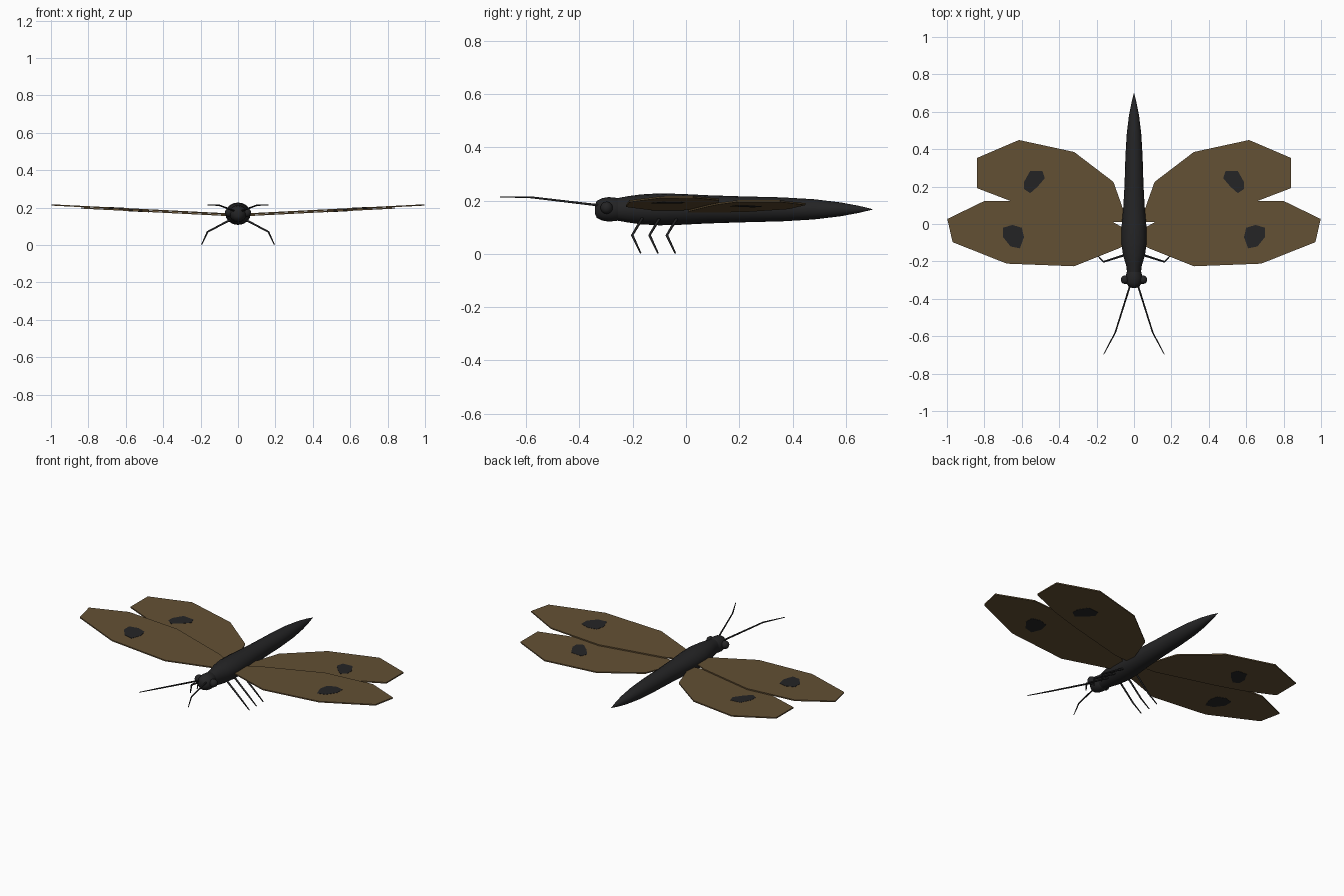
import bpy
import bmesh
import math

cube = bpy.data.objects.get("Cube")
if cube:
    bpy.data.objects.remove(cube, do_unlink=True)


def make_material(name, color):
    mat = bpy.data.materials.new(name)
    mat.use_nodes = True
    mat.diffuse_color = color
    mat.node_tree.nodes["Principled BSDF"].inputs["Base Color"].default_value = color
    return mat


BLACK = make_material("charcoal black", (0.018, 0.018, 0.019, 1))
BROWN = make_material("wing brown", (0.125, 0.08, 0.034, 1))
AXIS_Z = 0.167
SIDES = {"left": 1, "right": -1}


def add_object(name, bm, mat, smooth=False):
    bmesh.ops.recalc_face_normals(bm, faces=bm.faces)
    mesh = bpy.data.meshes.new(name)
    bm.to_mesh(mesh)
    bm.free()
    mesh.materials.append(mat)
    obj = bpy.data.objects.new(name, mesh)
    bpy.context.collection.objects.link(obj)
    if smooth:
        bpy.ops.object.select_all(action="DESELECT")
        obj.select_set(True)
        bpy.context.view_layer.objects.active = obj
        bpy.ops.object.shade_smooth_by_angle(angle=math.radians(50))
    return obj


def loft(name, profile, sides=16):
    """Elliptical rings along y: (y, half width, half height)."""
    bm = bmesh.new()
    rings = []
    for y, rx, rz in profile:
        angles = [2 * math.pi * i / sides for i in range(sides)]
        rings.append([bm.verts.new((rx * math.cos(a), y, AXIS_Z + rz * math.sin(a)))
                      for a in angles])
    for a, b in zip(rings, rings[1:]):
        for i in range(sides):
            j = (i + 1) % sides
            bm.faces.new((a[i], a[j], b[j], b[i]))
    bm.faces.new(rings[0])
    bm.faces.new(rings[-1])
    return add_object(name, bm, BLACK, smooth=True)


def sheet(name, outline, side, base, slope, thickness, mat):
    """Thin plate that rises away from the body."""
    bm = bmesh.new()
    layers = []
    for dz in (-thickness / 2, thickness / 2):
        verts = [bm.verts.new((side * x, y, base + slope * x + dz)) for x, y in outline]
        bm.faces.new(verts)
        layers.append(verts)
    low, high = layers
    for i in range(len(outline)):
        j = (i + 1) % len(outline)
        bm.faces.new((low[i], low[j], high[j], high[i]))
    return add_object(name, bm, mat)


def limb(name, points, radii, side):
    """Thin jointed tube through the given points."""
    curve = bpy.data.curves.new(name, "CURVE")
    curve.dimensions = "3D"
    curve.bevel_depth = 1.0
    curve.bevel_resolution = 1
    curve.use_fill_caps = True
    spline = curve.splines.new("POLY")
    spline.points.add(len(points) - 1)
    for p, (x, y, z), r in zip(spline.points, points, radii):
        p.co = (side * x, y, z, 1)
        p.radius = r
    curve.materials.append(BLACK)
    obj = bpy.data.objects.new(name, curve)
    bpy.context.collection.objects.link(obj)
    return obj


# Thorax, long tapering abdomen and rounded head
loft("thorax_and_abdomen", [
    (-0.27, 0.036, 0.040), (-0.22, 0.042, 0.049), (-0.17, 0.058, 0.056),
    (-0.10, 0.068, 0.060), (-0.02, 0.067, 0.058), (0.08, 0.058, 0.053),
    (0.20, 0.051, 0.049), (0.36, 0.046, 0.045), (0.48, 0.039, 0.038),
    (0.58, 0.027, 0.026), (0.65, 0.013, 0.013), (0.70, 0.001, 0.001)])
loft("head", [
    (-0.342, 0.012, 0.016), (-0.335, 0.028, 0.032), (-0.315, 0.042, 0.042),
    (-0.29, 0.046, 0.046), (-0.26, 0.040, 0.043), (-0.235, 0.030, 0.034)])

# Wing outlines (x away from body, y) and their dark spots
FOREWING = [(0.04, -0.11), (0.08, -0.13), (0.32, -0.226), (0.68, -0.212),
            (0.97, -0.097), (0.998, 0.027), (0.80, 0.123), (0.487, 0.123),
            (0.13, 0.02), (0.04, -0.03)]
HINDWING = [(0.04, 0.01), (0.14, 0.01), (0.487, 0.08), (0.66, 0.123),
            (0.84, 0.192), (0.84, 0.353), (0.615, 0.449), (0.32, 0.385),
            (0.11, 0.225), (0.055, 0.07)]
FORE_SPOT = [(0.70, -0.02), (0.65, -0.005), (0.60, -0.02), (0.588, -0.07),
             (0.61, -0.13), (0.66, -0.12), (0.70, -0.07)]
HIND_SPOT = [(0.555, 0.283), (0.49, 0.283), (0.477, 0.245), (0.515, 0.20),
             (0.555, 0.165), (0.588, 0.187), (0.588, 0.225)]

for label, side in SIDES.items():
    sheet(label + "_forewing", FOREWING, side, 0.163, 0.051, 0.007, BROWN)
    sheet(label + "_forewing_spot", FORE_SPOT, side, 0.163, 0.051, 0.0095, BLACK)
    sheet(label + "_hindwing", HINDWING, side, 0.155, 0.051, 0.007, BROWN)
    sheet(label + "_hindwing_spot", HIND_SPOT, side, 0.155, 0.051, 0.0095, BLACK)

    # Bulging eye
    bm = bmesh.new()
    bmesh.ops.create_uvsphere(bm, u_segments=14, v_segments=10, radius=0.023)
    bmesh.ops.translate(bm, verts=bm.verts, vec=(side * 0.048, -0.298, 0.173))
    add_object(label + "_eye", bm, BLACK, smooth=True)

    # Bent antenna
    limb(label + "_antenna",
         [(0.015, -0.31, 0.18), (0.10, -0.58, 0.212), (0.162, -0.697, 0.214)],
         [0.005, 0.004, 0.002], side)

    # Three jointed legs
    for i, place in enumerate(("front", "middle", "rear")):
        y = -0.17 + 0.065 * i
        limb(f"{label}_{place}_leg",
             [(0.03, y + 0.01, 0.14), (0.163, y - 0.032, 0.07), (0.194, y, 0.002)],
             [0.006, 0.005, 0.003], side)
